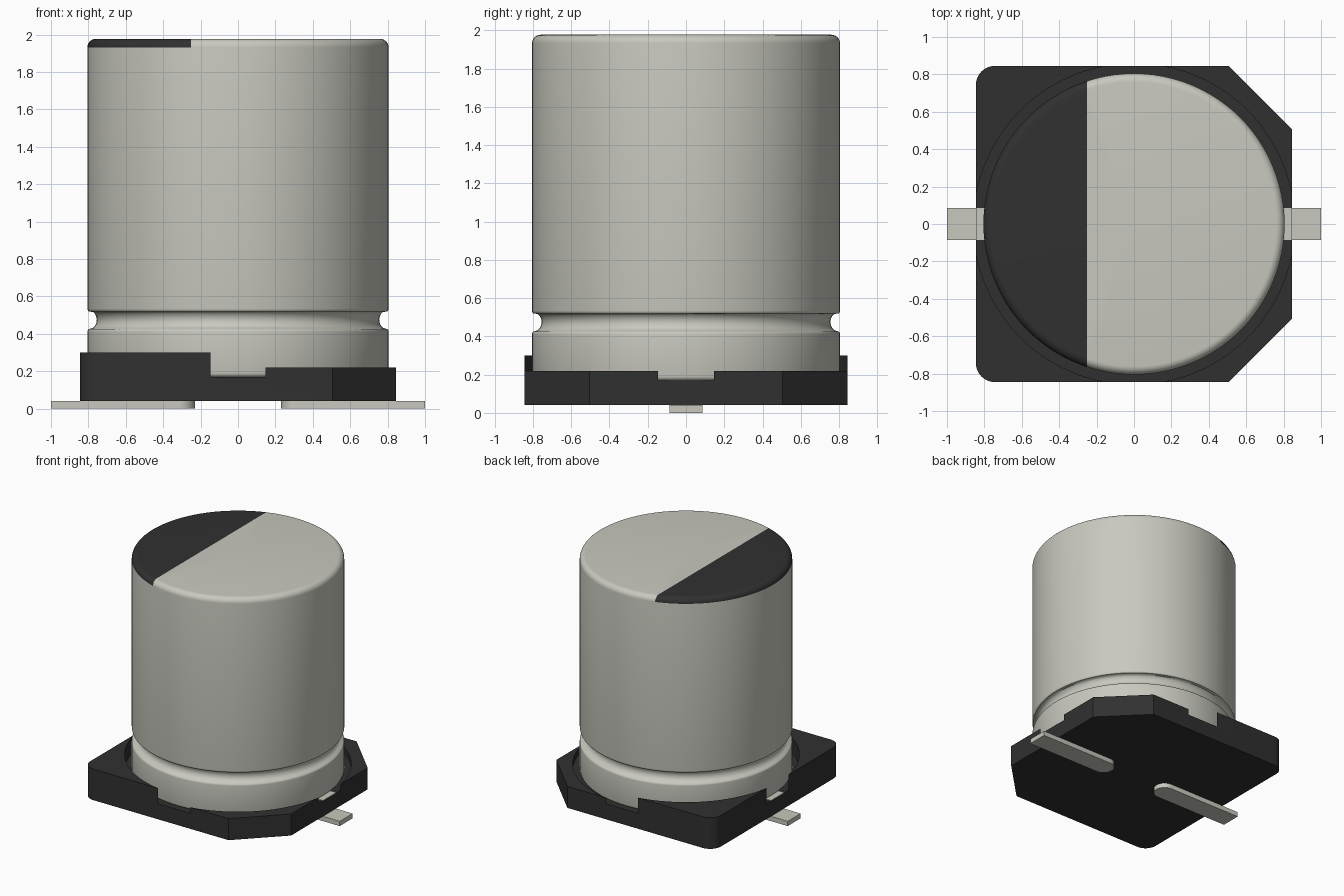
import bpy, bmesh, math
from mathutils import Vector

if "Cube" in bpy.data.objects:
    bpy.data.objects.remove(bpy.data.objects["Cube"], do_unlink=True)


def material(name, colour):
    m = bpy.data.materials.new(name)
    m.use_nodes = True
    m.diffuse_color = (*colour, 1)
    m.node_tree.nodes["Principled BSDF"].inputs["Base Color"].default_value = (*colour, 1)
    return m


metal = material("warm grey metal", (0.58, 0.58, 0.52))
black = material("black plastic", (0.03, 0.03, 0.03))


def make_object(name, bm, *mats):
    bmesh.ops.recalc_face_normals(bm, faces=bm.faces)
    mesh = bpy.data.meshes.new(name)
    bm.to_mesh(mesh)
    bm.free()
    obj = bpy.data.objects.new(name, mesh)
    bpy.context.collection.objects.link(obj)
    for m in mats:
        mesh.materials.append(m)
    return obj


def smooth(obj, angle):
    bpy.ops.object.select_all(action='DESELECT')
    obj.select_set(True)
    bpy.context.view_layer.objects.active = obj
    bpy.ops.object.shade_smooth_by_angle(angle=math.radians(angle))


def arc(cx, cy, r, start, end, steps):
    angles = [math.radians(start + (end - start) * i / steps) for i in range(steps + 1)]
    return [(cx + r * math.cos(a), cy + r * math.sin(a)) for a in angles]


def prism(name, outline, z0, z1, mat):
    bm = bmesh.new()
    face = bm.faces.new([bm.verts.new((x, y, z0)) for x, y in outline])
    out = bmesh.ops.extrude_face_region(bm, geom=[face])
    top = [v for v in out["geom"] if isinstance(v, bmesh.types.BMVert)]
    bmesh.ops.translate(bm, verts=top, vec=(0, 0, z1 - z0))
    return make_object(name, bm, mat)


def cut(target, cutter):
    cutter.hide_render = True
    cutter.hide_set(True)
    mod = target.modifiers.new(cutter.name, 'BOOLEAN')
    mod.operation = 'DIFFERENCE'
    mod.solver = 'EXACT'
    mod.object = cutter


# Can: lathed profile with crimp groove and rounded rims
R, BOTTOM, TOP, RIM = 0.805, 0.17, 1.977, 0.045
profile = [(0, BOTTOM), (R - 0.02, BOTTOM)]
profile += arc(R - 0.02, BOTTOM + 0.02, 0.02, -90, 0, 3)[1:]
profile += arc(R - 0.02, 0.41, 0.02, 0, 50, 3)
profile += arc(R + 0.005, 0.475, 0.055, 230, 130, 8)
profile += arc(R - 0.02, 0.535, 0.02, -50, 0, 3)
profile += arc(R - RIM, TOP - RIM, RIM, 0, 90, 7) + [(0, TOP)]

bm = bmesh.new()
verts = [bm.verts.new((r, 0, z)) for r, z in profile]
edges = [bm.edges.new(pair) for pair in zip(verts, verts[1:])]
bmesh.ops.spin(bm, geom=verts + edges, axis=(0, 0, 1), cent=(0, 0, 0),
               angle=math.tau, steps=96)
bmesh.ops.remove_doubles(bm, verts=bm.verts, dist=0.0005)

# Polarity mark: black segment of the top and its rim
MARK_X, MARK_Z = -0.25, TOP - RIM
region = [f for f in bm.faces if f.calc_center_median().z > MARK_Z]
region += list({e for f in region for e in f.edges}) + list({v for f in region for v in f.verts})
bmesh.ops.bisect_plane(bm, geom=region, plane_co=Vector((MARK_X, 0, 0)), plane_no=(1, 0, 0))
for f in bm.faces:
    c = f.calc_center_median()
    f.material_index = int(c.z > MARK_Z and c.x < MARK_X)
can = make_object("can", bm, metal, black)
smooth(can, 40)

# Base: two rounded and two chamfered corners, round recess, stepped wall
B, CH, RC = 0.845, 0.505, 0.1
outline = [(B, -CH), (B, CH), (CH, B)]
outline += arc(-B + RC, B - RC, RC, 90, 180, 8)
outline += arc(-B + RC, -B + RC, RC, 180, 270, 8)
outline += [(CH, -B)]
base = prism("base", outline, 0.04, 0.30, black)
cut(base, prism("recess_cutter", arc(0, 0, 0.858, 0, 360, 96)[:-1], BOTTOM, 0.5, black))
step = [(0, -1), (1, -1), (1, 1), (0, 1)]
cut(base, prism("step_cutter", step, 0.22, 0.6, black))
smooth(base, 30)

# Pins with rounded inner ends, and small contact plates in the side gaps
W = 0.085
for side, sign in (("left", 1), ("right", -1)):
    tip = arc(0.23 + W, 0, W, 90, 270, 16)
    pin = [(sign * x, y) for x, y in tip + [(1, -W), (1, W)]]
    smooth(prism(side + "_pin", pin, 0, 0.04, metal), 30)
    plate = [(sign * x, y) for x, y in ((0.79, -W), (B, -W), (B, W), (0.79, W))]
    prism(side + "_contact_plate", plate, BOTTOM - 0.002, BOTTOM + 0.002, metal)
